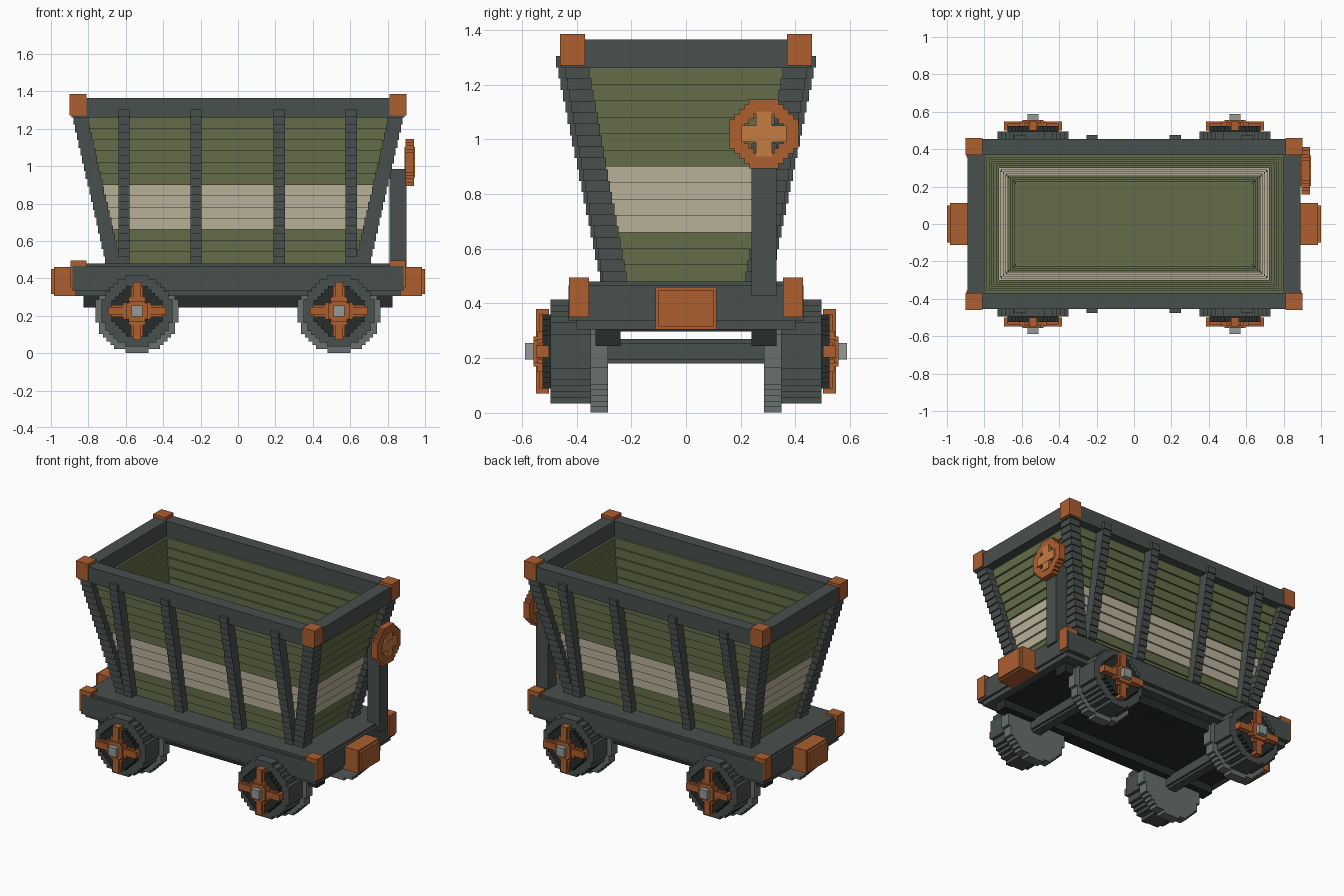
import bpy, bmesh, math

if "Cube" in bpy.data.objects:
    bpy.data.objects.remove(bpy.data.objects["Cube"])

COL = {
    "iron": (.066, .08, .073), "black": (.02, .025, .024), "steel": (.138, .162, .15),
    "pale": (.305, .33, .305), "olive": (.127, .15, .065), "cream": (.479, .434, .314),
    "copper": (.413, .112, .03), "bright": (.56, .2, .053),
}
MATS = {}
for key, c in COL.items():
    MATS[key] = bpy.data.materials.new(key)
    MATS[key].diffuse_color = (*c, 1)


def finish(bm, name, mat):
    bmesh.ops.recalc_face_normals(bm, faces=bm.faces)
    me = bpy.data.meshes.new(name)
    bm.to_mesh(me)
    bm.free()
    ob = bpy.data.objects.new(name, me)
    me.materials.append(MATS[mat])
    bpy.context.collection.objects.link(ob)
    return ob


def add_box(bm, x0, x1, y0, y1, z0, z1):
    vs = bmesh.ops.create_cube(bm, size=1)["verts"]
    for v in vs:
        v.co = ((x0 + x1) / 2 + v.co.x * (x1 - x0),
                (y0 + y1) / 2 + v.co.y * (y1 - y0),
                (z0 + z1) / 2 + v.co.z * (z1 - z0))


def boxes(name, mat, items):
    bm = bmesh.new()
    for b in items:
        add_box(bm, *b)
    return finish(bm, name, mat)


def add_frame(bm, ix, iy, ox, oy, z0, z1):
    """Hollow rectangular ring with mitred corners."""
    corners = [(-1, -1), (1, -1), (1, 1), (-1, 1)]
    rings = [[bm.verts.new((sx * x, sy * y, z)) for sx, sy in corners]
             for x, y, z in ((ox, oy, z0), (ox, oy, z1), (ix, iy, z1), (ix, iy, z0))]
    for k in range(4):
        a, b = rings[k], rings[(k + 1) % 4]
        for i in range(4):
            j = (i + 1) % 4
            bm.faces.new((a[i], a[j], b[j], b[i]))


def stepped_outline(r, n):
    """Blocky circle outline made of 2n rows."""
    s = r / n
    right = []
    for i in range(-n, n):
        w = max(1, round(math.sqrt(n * n - (i + .5) ** 2))) * s
        right += [(w, i * s), (w, (i + 1) * s)]
    pts = right + [(-a, b) for a, b in reversed(right)]
    return [p for i, p in enumerate(pts) if p != pts[i - 1]]


def stepped_disc(name, mat, r, n, place, d0, d1, hole=0):
    """Extruded blocky disc; place maps (u, v, depth) to a position."""
    bm = bmesh.new()
    if hole:
        s = r / n
        for i in range(-n, n):
            z = (i + .5) * s
            w = math.sqrt(r * r - z * z)
            w = round(w / s) * s
            h = round(math.sqrt(max(0, hole * hole - z * z)) / s) * s
            for a, b in (((-w, -h), (h, w)) if h else ((-w, w),)):
                p, q = place(a, i * s, d0), place(b, (i + 1) * s, d1)
                add_box(bm, *[c for k in range(3) for c in sorted((p[k], q[k]))])
    else:
        pts = stepped_outline(r, n)
        lo = [bm.verts.new(place(u, v, d0)) for u, v in pts]
        hi = [bm.verts.new(place(u, v, d1)) for u, v in pts]
        bm.faces.new(lo)
        bm.faces.new(hi)
        for i in range(len(pts)):
            j = (i + 1) % len(pts)
            bm.faces.new((lo[i], lo[j], hi[j], hi[i]))
    return finish(bm, name, mat)


SIGNS = [(sx, sy) for sx in (-1, 1) for sy in (-1, 1)]


def mirrored(b, signs=SIGNS):
    """Copies of a box reflected to each sign pair."""
    return [(*sorted((sx * b[0], sx * b[1])), *sorted((sy * b[2], sy * b[3])), b[4], b[5])
            for sx, sy in signs]


# hopper planks: 13 stepped courses with a cream band
green, band = bmesh.new(), bmesh.new()
for i in range(13):
    ix, iy = .636 + .0124 * i, .225 + .0108 * i
    z = .48 + .06 * i
    add_frame(band if 3 <= i < 7 else green, ix, iy, ix + .042, iy + .042, z, z + .06)
add_box(green, -.65, .65, -.24, .24, .47, .49)
finish(green, "hopper_planks", "olive")
finish(band, "hopper_cream_band", "cream")

# rim frame and copper rim corners
bm = bmesh.new()
add_frame(bm, .80, .37, .89, .455, 1.26, 1.365)
finish(bm, "hopper_rim", "iron")
boxes("rim_corners", "copper", mirrored((.81, .90, .37, .46, 1.27, 1.385)))

# stepped side ribs and leaning corner posts
ribs, posts = [], []
N = 20
for i in range(N):
    t = i / (N - 1)
    z0 = .475 + i * .83 / N
    z1 = z0 + .83 / N
    y = .315 + .16 * t
    for x in (-.61, -.225, .22, .605):
        for s in (-1, 1):
            ribs.append((x - .03, x + .03, *sorted((s * (y - .07), s * y)), z0, z1))
    if z0 < 1.27:
        cx, cy = .67 + .18 * t, .262 + .143 * t
        posts += mirrored((cx - .04, cx + .04, cy - .045, cy + .045, z0, min(z1, 1.28)))
boxes("side_ribs", "iron", ribs)
boxes("corner_posts", "iron", posts)

# chassis, sills, corner caps and buffers
boxes("chassis", "iron", [(-.885, .885, -.43, .43, .335, .465),
                          (-.87, .87, -.40, .40, .305, .335),
                          (-.87, .87, -.415, .415, .465, .48)])
boxes("sills", "black", mirrored((-.825, .825, .24, .33, .245, .31), [(1, 1), (1, -1)])
      + [(-.82, .82, -.25, .25, .298, .31)])
boxes("chassis_corner_caps", "copper", mirrored((.81, .895, .355, .428, .35, .495)))
boxes("buffers", "copper", mirrored((.87, .985, -.112, .112, .305, .46), [(1, 1), (-1, 1)])
      + mirrored((.98, 1.0, -.1, .1, .315, .45), [(1, 1), (-1, 1)]))

# axles and wheels
WX, WZ = .54, .225
boxes("axles", "iron", [(s * WX - .045, s * WX + .045, -.3, .3, WZ - .03, WZ + .03) for s in (-1, 1)]
      + [(s * WX - .03, s * WX + .03, -.3, .3, WZ - .045, WZ + .045) for s in (-1, 1)])
for sx, sy in SIGNS:
    def at(u, v, d, sx=sx, sy=sy):
        return (sx * WX + u, sy * d, WZ + v)
    stepped_disc("wheel_flange", "steel", .223, 11, at, .285, .35)
    stepped_disc("wheel_tread", "iron", .19, 9, at, .34, .495)
    stepped_disc("wheel_recess", "black", .135, 7, at, .48, .525)
a = WX
spokes = []
for l, w, y in ((.155, .022, .548), (.135, .032, .538), (.075, .045, .542), (.055, .042, .557)):
    spokes += mirrored((a - l, a + l, .50, y, WZ - w, WZ + w))
    spokes += mirrored((a - w, a + w, .50, y, WZ - l, WZ + l))
boxes("wheel_spokes", "copper", spokes)
boxes("hub_caps", "pale", mirrored((a - .03, a + .03, .54, .588, WZ - .03, WZ + .03)))

# brake post with hand wheel at the right end
boxes("brake_post", "iron", [(.81, .90, .24, .33, .43, .985)])
BY, BZ = .285, 1.02


def brake(u, v, d):
    return (d, BY + u, BZ + v)


stepped_disc("brake_wheel_rim", "copper", .126, 7, brake, .895, .94, hole=.075)
boxes("brake_wheel_cross", "bright", [(.89, .946, BY - .082, BY + .082, BZ - .03, BZ + .03),
                                      (.891, .945, BY - .03, BY + .03, BZ - .082, BZ + .082)])

for m in bpy.data.materials:
    if m.users and not m.is_grease_pencil:
        m.use_nodes = True
        m.node_tree.nodes["Principled BSDF"].inputs["Base Color"].default_value = m.diffuse_color
